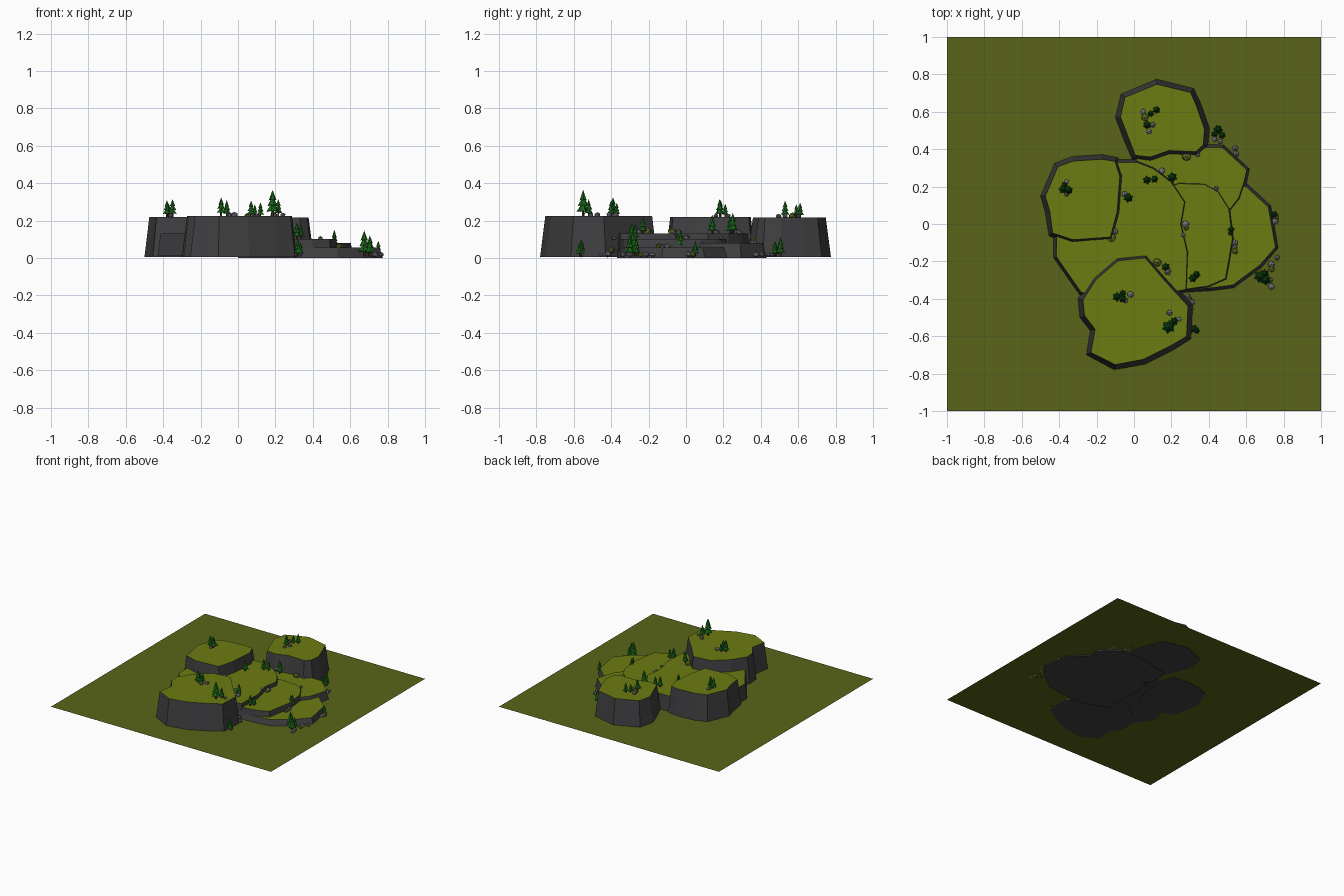
import bpy, bmesh, math, random
from mathutils import Vector, Matrix

random.seed(4)


def material(name, r, g, b):
    m = bpy.data.materials.new(name)
    m.diffuse_color = (r, g, b, 1)
    return m


GROUND = material("ground_green", 0.10, 0.13, 0.009)
GRASS = material("grass", 0.15, 0.20, 0.006)
CLIFF = material("cliff_rock", 0.05, 0.05, 0.053)
STONE = material("stone", 0.17, 0.17, 0.20)
MOSS = material("moss", 0.11, 0.15, 0.02)
LEAF = material("needles", 0.01, 0.13, 0.01)
BARK = material("bark", 0.06, 0.03, 0.015)


def finish(name, bm, mats):
    bmesh.ops.recalc_face_normals(bm, faces=bm.faces)
    me = bpy.data.meshes.new(name)
    bm.to_mesh(me)
    bm.free()
    for m in mats:
        me.materials.append(m)
    ob = bpy.data.objects.new(name, me)
    bpy.context.collection.objects.link(ob)
    return ob


def inset_outline(pts, d):
    # move each corner inward along its bisector
    p = [Vector(q) for q in pts]
    area = sum(a.x * b.y - b.x * a.y for a, b in zip(p, p[1:] + p[:1]))
    s = 1 if area > 0 else -1
    out = []
    for i, v in enumerate(p):
        e1 = (v - p[i - 1]).normalized()
        e2 = (p[(i + 1) % len(p)] - v).normalized()
        n = Vector((-(e1.y + e2.y), e1.x + e2.x)).normalized() * s
        out.append(v + n * d)
    return out


def plateau(name, z0, z1, inset, pts):
    # tapered cliff wall with a grass top
    bm = bmesh.new()
    low = [bm.verts.new((x, y, z0)) for x, y in pts]
    top = [bm.verts.new((v.x, v.y, z1)) for v in inset_outline(pts, inset)]
    n = len(pts)
    for i in range(n):
        j = (i + 1) % n
        bm.faces.new((low[i], low[j], top[j], top[i]))
    bm.faces.new(low)
    bm.faces.new(top).material_index = 1
    finish(name, bm, (CLIFF, GRASS))


# flat ground
bm = bmesh.new()
bmesh.ops.create_grid(bm, x_segments=1, y_segments=1, size=1, matrix=Matrix.Translation((0, 0, 0.011)))
finish("ground", bm, (GROUND,))

# three tall plateaus
plateau("north_plateau", 0.006, 0.217, 0.028, [
    (.12, .775), (.32, .725), (.36, .64), (.405, .51), (.395, .41), (.34, .36), (.19, .365),
    (.09, .33), (-.01, .345), (-.055, .45), (-.10, .57), (-.07, .695)])
plateau("west_plateau", 0.006, 0.22, 0.026, [
    (-.17, .372), (-.085, .355), (-.05, .26), (-.065, .06), (-.11, -.09), (-.33, -.11),
    (-.455, -.065), (-.475, .06), (-.50, .15), (-.425, .325), (-.33, .362)])
plateau("south_plateau", 0.006, 0.224, 0.028, [
    (-.30, -.40), (-.225, -.28), (-.095, -.17), (.07, -.155), (.185, -.285), (.315, -.43), (.305, -.615),
    (.21, -.675), (.06, -.75), (-.105, -.78), (-.255, -.70), (-.235, -.57), (-.29, -.50)])

# stepped terraces going down to the east
plateau("upper_terrace", 0.011, 0.13, 0.016, [
    (-.43, -.05), (-.43, -.18), (-.29, -.38), (.0, -.42), (.29, -.36), (.30, -.15), (.265, 0),
    (.285, .12), (.21, .235), (.11, .31), (.02, .345), (-.12, .345), (-.3, .2)])
plateau("middle_terrace", 0.0, 0.10, 0.014, [
    (0, .15), (.24, .23), (.38, .225), (.46, .18), (.52, .085), (.54, -.08), (.50, -.30),
    (.40, -.345), (.22, -.37), (0, -.3)])
plateau("north_terrace", 0.0, 0.08, 0.018, [
    (.0, .37), (.3, .43), (.48, .425), (.62, .295), (.605, .22), (.575, .13), (.51, .05), (.2, .05), (0, .2)])
plateau("lower_terrace", 0.0, 0.056, 0.02, [
    (.2, .1), (.45, .22), (.605, .22), (.735, .10), (.775, -.13), (.685, -.235), (.535, -.345),
    (.42, -.36), (.25, -.37), (.1, -.2)])


def pine(bm, x, y, z, h):
    # short trunk and three jagged cones
    spin = random.uniform(0, 6.28)
    r = bmesh.ops.create_cone(bm, cap_ends=True, segments=5, radius1=h * .06, radius2=h * .05, depth=h * .3,
                              matrix=Matrix.Translation((x, y, z + h * .12)))
    for f in {f for v in r["verts"] for f in v.link_faces}:
        f.material_index = 1
    for base, tip, rad in ((.16, .55, .26), (.38, .78, .21), (.60, 1.0, .15)):
        ring = []
        for k in range(12):
            a = spin + k * math.pi / 6
            q = h * rad * (1.0 if k % 2 == 0 else .68)
            drop = 0 if k % 2 == 0 else h * .05
            ring.append(bm.verts.new((x + q * math.cos(a), y + q * math.sin(a), z + h * base + drop)))
        apex = bm.verts.new((x, y, z + h * tip))
        under = bm.verts.new((x, y, z + h * (base + .06)))
        for a, b in zip(ring, ring[1:] + ring[:1]):
            bm.faces.new((a, b, apex))
            bm.faces.new((b, a, under))
        spin += .4


def boulder(bm, x, y, z, r):
    # lumpy low-poly stone
    res = bmesh.ops.create_icosphere(bm, subdivisions=1, radius=r)
    turn = Matrix.Rotation(random.uniform(0, 6), 3, 'Z')
    for v in res["verts"]:
        c = turn @ v.co * random.uniform(.88, 1.1)
        v.co = (x + c.x, y + c.y, z + r * .4 + c.z * .8)


# trees: ground height of each level, then (x, y, height)
trees = {
    .217: [(.07, .53, .09), (.09, .59, .07), (.12, .61, .08)],
    .22: [(-.38, .185, .09), (-.35, .18, .095), (-.37, .21, .07)],
    .224: [(-.09, -.39, .10), (-.06, -.40, .085), (-.06, -.37, .07), (.185, -.55, .14), (.215, -.52, .09)],
    .13: [(.07, .235, .09), (.11, .24, .08), (.205, .25, .11), (-.03, .14, .10), (.17, -.23, .09)],
    .10: [(.315, -.29, .09), (.335, -.27, .08), (.515, -.05, .05)],
    .056: [(.515, -.03, .09)],
    .011: [(.45, .505, .10), (.47, .475, .08), (.43, .48, .07), (.75, .05, .08), (.675, -.28, .135),
           (.705, -.30, .11), (.70, -.265, .09), (.32, -.56, .09), (.335, -.57, .07)],
}
bm = bmesh.new()
for z, spots in trees.items():
    for x, y, h in spots:
        pine(bm, x, y, z, h)
finish("pine_trees", bm, (LEAF, BARK))

# stones: level, then (x, y, radius)
stones = {
    .217: [(.05, .60, .017), (.10, .53, .017), (.08, .495, .017)],
    .22: [(-.36, .225, .015), (-.36, .16, .014)],
    .224: [(-.02, -.375, .02), (-.045, -.41, .016), (.19, -.475, .018), (.24, -.51, .015)],
    .13: [(.15, .285, .018), (-.05, .16, .018), (-.10, -.04, .018), (.18, -.255, .02), (.265, -.06, .014)],
    .10: [(.275, 0, .02), (.29, -.385, .016), (.44, .19, .014)],
    .08: [(.34, .37, .014), (.29, .36, .018)],
    .056: [(.54, -.10, .018), (.54, -.125, .014), (.50, .01, .014)],
    .011: [(.54, .405, .018), (.545, .375, .018), (.43, .455, .016), (.46, .44, .016), (.755, .015, .02),
           (.765, -.18, .016), (.735, -.215, .02), (.725, -.30, .018), (.735, -.335, .018), (.305, -.42, .022),
           (.305, -.455, .014), (.30, -.56, .016)],
}
bm = bmesh.new()
for z, spots in stones.items():
    for x, y, r in spots:
        boulder(bm, x, y, z, r)
finish("stones", bm, (STONE,))

# mossy bushes
bm = bmesh.new()
for x, y, z, r in ((.06, .57, .217, .022), (-.12, -.075, .13, .025), (.125, -.205, .13, .025), (.28, .36, .08, .025),
                   (.28, -.02, .10, .016), (.54, -.145, .056, .018), (.76, .035, .011, .02), (.29, -.40, .03, .022),
                   (.43, .18, .08, .016), (.735, -.24, .011, .018)):
    boulder(bm, x, y, z, r)
finish("moss_bushes", bm, (MOSS,))
